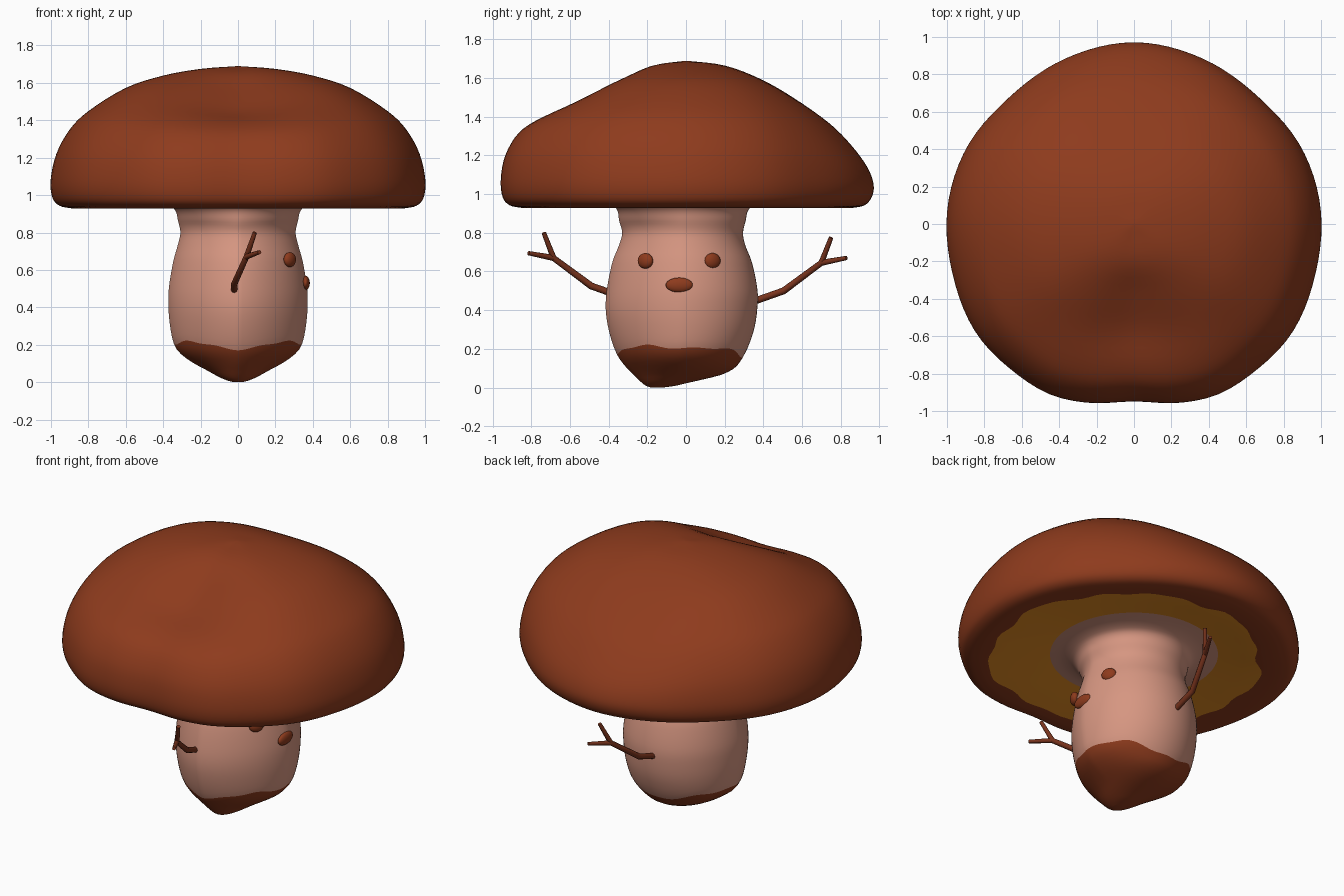
import bpy, bmesh, math

if "Cube" in bpy.data.objects:
    bpy.data.objects.remove(bpy.data.objects["Cube"])


def srgb(*c):
    return [((v / 255 + 0.055) / 1.055) ** 2.4 for v in c] + [1]


def material(name, *c):
    m = bpy.data.materials.new(name)
    m.diffuse_color = srgb(*c)
    m.use_nodes = True
    m.node_tree.nodes["Principled BSDF"].inputs["Base Color"].default_value = m.diffuse_color
    return m


BROWN = material("cap brown", 142, 59, 29)
OLIVE = material("gill ochre", 236, 145, 36)
PINK = material("stem pink", 214, 150, 129)
TWIG = material("twig brown", 122, 52, 29)


def hermite(rows, x):
    """Smooth interpolation of rows (x, v1, v2, ...) at x."""
    n = len(rows)
    i = 0
    while i < n - 2 and x > rows[i + 1][0]:
        i += 1

    def slope(k, c):
        a, b = rows[max(k - 1, 0)], rows[min(k + 1, n - 1)]
        return (b[c] - a[c]) / (b[0] - a[0])
    h = rows[i + 1][0] - rows[i][0]
    t = min(max((x - rows[i][0]) / h, 0), 1)
    out = []
    for c in range(1, len(rows[0])):
        p, q = rows[i][c], rows[i + 1][c]
        out.append(p * (2 * t**3 - 3 * t * t + 1) + q * (3 * t * t - 2 * t**3)
                   + h * (slope(i, c) * (t**3 - 2 * t * t + t) + slope(i + 1, c) * (t**3 - t * t)))
    return out


def loft(name, rings, mats, mat_of):
    """Skin a list of closed rings; mat_of(ring index) chooses the colour."""
    bm = bmesh.new()
    loops = [[bm.verts.new(p) for p in r] for r in rings]
    n = len(rings[0])
    for i in range(len(loops) - 1):
        a, b = loops[i], loops[i + 1]
        for j in range(n):
            k = (j + 1) % n
            bm.faces.new((a[j], a[k], b[k], b[j])).material_index = mat_of(i)
    bm.faces.new(loops[0]).material_index = mat_of(0)
    bmesh.ops.recalc_face_normals(bm, faces=bm.faces)
    me = bpy.data.meshes.new(name)
    bm.to_mesh(me)
    bm.free()
    for m in mats:
        me.materials.append(m)
    me.polygons.foreach_set("use_smooth", [True] * len(me.polygons))
    ob = bpy.data.objects.new(name, me)
    bpy.context.collection.objects.link(ob)
    return ob


N = 96
ANGLES = [2 * math.pi * j / N for j in range(N)]

# --- cap: outline radius by angle from the front, profiles blended by direction
OUTLINE = [(-15, .988), (0, .948), (15, .988), (26, 1.015), (40, 1.018), (55, 1.025), (75, 1.005), (95, 1.0),
           (115, .982), (135, .95), (158, .957), (180, .97), (202, .957)]
SIDE = [(0, 1.69), (.2, 1.675), (.4, 1.64), (.6, 1.575), (.8, 1.45), (.9, 1.35), (.97, 1.22), (1, 1.08)]
FRONT = [(0, 1.69), (.2, 1.655), (.38, 1.555), (.58, 1.45), (.78, 1.385), (.9, 1.315), (.975, 1.2), (1, 1.08)]
BACK = [(0, 1.69), (.2, 1.665), (.39, 1.595), (.57, 1.495), (.76, 1.365), (.88, 1.25), (.965, 1.14), (1, 1.05)]
LIP = [(.99, .985), (.95, .942), (.88, .928)]


def cap_profile(phi):
    wf = math.exp(-(phi / .7) ** 2)
    wb = math.exp(-((math.pi - phi) / .75) ** 2)
    ws = 1 - wf - wb
    return [(i, *[f * wf + b * wb + s * ws for f, b, s in zip(F, B, S)])
            for i, (F, B, S) in enumerate(zip(FRONT + LIP, BACK + LIP, SIDE + LIP))]


STEPS = 4
columns = []
for a in ANGLES:
    phi = abs((a + math.pi / 2 + math.pi) % (2 * math.pi) - math.pi)
    R = hermite(OUTLINE, math.degrees(phi))[0]
    prof = cap_profile(phi)
    pts = [hermite(prof, max(i / STEPS, .05)) for i in range(10 * STEPS + 1)]
    # wavy outer edge of the gill area
    wave = .79 + .035 * math.cos(a + .61) + .014 * math.sin(7 * a + 1) + .01 * math.sin(12 * a) \
        + .008 * math.sin(19 * a + 2)
    pts.append((wave, .931))
    col = [(t * (1 + (R - 1) * t), z) for t, z in pts] + [(.64, .946), (.49, .963)]
    columns.append([(r * math.cos(a), r * math.sin(a), z) for r, z in col])
loft("mushroom_cap", list(zip(*columns)), [BROWN, OLIVE],
     lambda i: 1 if i >= 10 * STEPS + 1 else 0)

# --- stem: rows of z, half width in x, y minimum, y maximum
STEM = [(0, .025, -.18, -.12), (.008, .055, -.205, -.06), (.022, .09, -.225, .0), (.04, .125, -.245, .08),
        (.065, .17, -.27, .18), (.1, .235, -.305, .25), (.15, .305, -.345, .29), (.2, .341, -.37, .317),
        (.3, .363, -.4, .352), (.4, .372, -.415, .368), (.5, .37, -.41, .37), (.65, .345, -.38, .34),
        (.74, .32, -.345, .305), (.8, .308, -.33, .295), (.86, .32, -.345, .308), (.93, .345, -.365, .332),
        (.955, .41, -.43, .4), (.965, .5, -.5, .5)]
LOW, HIGH = 14, 40
columns = []
for a in ANGLES:
    # wavy edge of the earthy foot
    zb = .195 + .02 * math.cos(2 * a) - .012 * math.sin(a) - .012 * math.cos(4 * a) + .005 * math.sin(9 * a)
    zs = [zb * (k / LOW) ** 2 for k in range(LOW)]
    zs += [zb + (.965 - zb) * (1 - (1 - k / HIGH) ** 2) for k in range(HIGH + 1)]
    col = []
    for z in zs:
        w, y0, y1 = hermite(STEM, z)
        # front corners are slightly flattened
        f = 1
        if z < .94:
            f -= .08 * max(0, -math.sin(2 * a) * (1 if math.cos(a) > 0 else -1)) * (math.sin(a) < 0) \
                * min(1, z / .1) * min(1, (.94 - z) / .1)
        col.append((f * w * math.cos(a), (y0 + y1) / 2 + f * (y1 - y0) / 2 * math.sin(a), z))
    columns.append(col)
loft("stem", list(zip(*columns)), [BROWN, PINK], lambda i: 0 if i < LOW else 1)


# --- face on the +x side
def button(name, loc, size, turn):
    bpy.ops.mesh.primitive_uv_sphere_add(segments=24, ring_count=14, radius=1, location=loc,
                                         rotation=(0, 0, turn))
    ob = bpy.context.object
    ob.name = name
    ob.scale = size
    ob.data.materials.append(BROWN)
    bpy.ops.object.shade_smooth()


button("left_eye", (.277, -.21, .655), (.026, .045, .04), -.6)
button("right_eye", (.306, .137, .655), (.024, .045, .04), .5)
button("nose", (.362, -.035, .53), (.022, .07, .038), 0)


# --- twig arms with forked hands
def twig(name, points):
    cu = bpy.data.curves.new(name, 'CURVE')
    cu.dimensions = '3D'
    cu.bevel_depth = 1
    cu.bevel_resolution = 2
    cu.use_fill_caps = True
    sp = cu.splines.new('POLY')
    sp.points.add(len(points) - 1)
    for p, (x, y, z, r) in zip(sp.points, points):
        p.co = (x, y, z, 1)
        p.radius = r
    cu.materials.append(TWIG)
    ob = bpy.data.objects.new(name, cu)
    bpy.context.collection.objects.link(ob)
    bpy.ops.object.select_all(action='DESELECT')
    ob.select_set(True)
    bpy.context.view_layer.objects.active = ob
    bpy.ops.object.convert(target='MESH')


for side, s, dy, dz in (("front", -1, .0, .015), ("back", 1, .015, -.01)):
    def at(x, y, z, r):
        return (x, s * (y + dy), z + dz, r)
    fork = at(.045, .685, .655, .016)
    twig(side + "_arm", [at(-.02, .32, .45, .018), at(-.02, .49, .51, .018), fork,
                         at(.09, .735, .785, .012)])
    twig(side + "_finger", [fork, at(.115, .815, .68, .011)])
